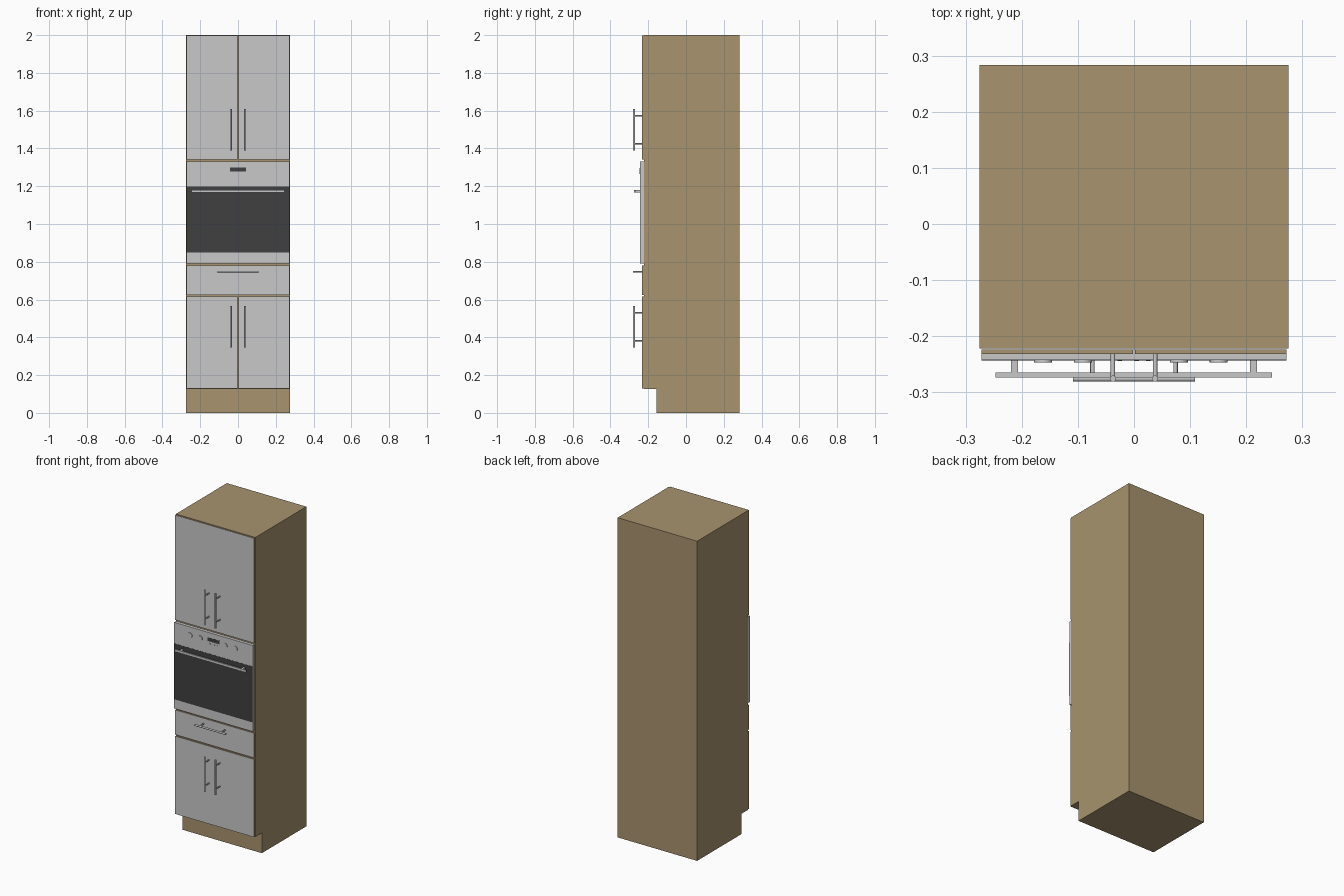
import bpy, bmesh, math
from mathutils import Vector

if "Cube" in bpy.data.objects:
    bpy.data.objects.remove(bpy.data.objects["Cube"])


def material(name, rgb):
    m = bpy.data.materials.new(name)
    m.diffuse_color = (*rgb, 1)
    m.use_nodes = True
    m.node_tree.nodes["Principled BSDF"].inputs["Base Color"].default_value = m.diffuse_color
    return m


WOOD = material("light wood", (0.392, 0.292, 0.156))
GREY = material("light grey", (0.584, 0.584, 0.584))
DARK = material("dark glass", (0.051, 0.051, 0.051))


def add_object(name, bm, mats):
    bmesh.ops.recalc_face_normals(bm, faces=bm.faces)
    me = bpy.data.meshes.new(name)
    bm.to_mesh(me)
    bm.free()
    for m in mats:
        me.materials.append(m)
    ob = bpy.data.objects.new(name, me)
    bpy.context.collection.objects.link(ob)
    return ob


def box(name, x, y, z, mat, front=None):
    """Box from (min, max) ranges; the -y face may take its own colour."""
    bm = bmesh.new()
    bmesh.ops.create_cube(bm, size=1)
    for v in bm.verts:
        v.co = [r[0] + (c + 0.5) * (r[1] - r[0]) for c, r in zip(v.co, (x, y, z))]
    bm.normal_update()
    for f in bm.faces:
        if front and f.normal.y < -0.9:
            f.material_index = 1
    return add_object(name, bm, [mat, front] if front else [mat])


def rod(name, a, b, radius, mat=GREY, sides=16):
    """Cylinder between two points, smooth round the side."""
    a, b = Vector(a), Vector(b)
    bm = bmesh.new()
    bmesh.ops.create_cone(bm, cap_ends=True, segments=sides, radius1=radius,
                          radius2=radius, depth=(b - a).length)
    bm.transform((b - a).to_track_quat('Z', 'Y').to_matrix().to_4x4())
    bmesh.ops.translate(bm, verts=bm.verts, vec=(a + b) / 2)
    for f in bm.faces:
        f.smooth = len(f.verts) == 4
    ob = add_object(name, bm, [mat])
    for e in ob.data.edges:
        va, vb = (ob.data.vertices[i].co for i in e.vertices)
        e.use_edge_sharp = abs((va - vb).dot((b - a).normalized())) < 1e-5
    return ob


# carcass with recessed plinth, as one side profile extruded across the width
profile = [(0.283, 0), (0.283, 2), (-0.222, 2), (-0.222, 0.127), (-0.157, 0.127), (-0.157, 0)]
bm = bmesh.new()
face = bm.faces.new([bm.verts.new((-0.275, y, z)) for y, z in profile])
ext = bmesh.ops.extrude_face_region(bm, geom=[face])
bmesh.ops.translate(bm, vec=(0.55, 0, 0),
                    verts=[g for g in ext["geom"] if isinstance(g, bmesh.types.BMVert)])
add_object("carcass", bm, [WOOD])

DOOR_Y = (-0.232, -0.2235)
BAR_Y = -0.2755
BAR_R = 0.0055

# pairs of doors with vertical bar handles
for label, z0, z1, h0 in (("upper", 1.342, 1.998, 1.39), ("lower", 0.128, 0.615, 0.347)):
    for side, s in (("left", -1), ("right", 1)):
        xs = tuple(sorted((s * 0.0015, s * 0.272)))
        box(f"{label}_{side}_door", xs, DOOR_Y, (z0, z1), WOOD, GREY)
        hx = s * 0.0375
        rod(f"{label}_{side}_handle", (hx, BAR_Y, h0), (hx, BAR_Y, h0 + 0.218), BAR_R)
        for dz in (0.036, 0.182):
            rod(f"{label}_{side}_handle_post", (hx, -0.231, h0 + dz), (hx, BAR_Y, h0 + dz), 0.004)

# drawer and its handle
box("drawer_front", (-0.272, 0.272), DOOR_Y, (0.624, 0.779), WOOD, GREY)
rod("drawer_handle", (-0.109, BAR_Y, 0.746), (0.109, BAR_Y, 0.746), BAR_R)
for x in (-0.074, 0.074):
    rod("drawer_handle_post", (x, -0.231, 0.746), (x, BAR_Y, 0.746), 0.004)

# oven front, glass and display
OVEN = -0.2425
box("oven_front", (-0.272, 0.272), (OVEN, -0.2235), (0.792, 1.331), GREY)
box("oven_glass", (-0.2715, 0.2715), (OVEN - 0.001, OVEN + 0.001), (0.85, 1.199), DARK)
box("oven_display", (-0.042, 0.042), (OVEN - 0.001, OVEN + 0.001), (1.277, 1.299), DARK)

# oven knobs and small buttons
for x in (-0.162, -0.091, 0.08, 0.151):
    rod("oven_knob", (x, OVEN + 0.001, 1.28), (x, OVEN - 0.004, 1.28), 0.016, sides=24)
for x in (-0.025, 0.005, 0.025):
    rod("oven_button", (x, OVEN + 0.001, 1.262), (x, OVEN - 0.002, 1.262), 0.004, sides=12)

# oven bar handle
box("oven_handle", (-0.247, 0.246), (-0.274, -0.265), (1.166, 1.181), GREY)
for x in (-0.213, 0.213):
    box("oven_handle_post", (x - 0.006, x + 0.006), (-0.266, OVEN), (1.168, 1.179), GREY)
